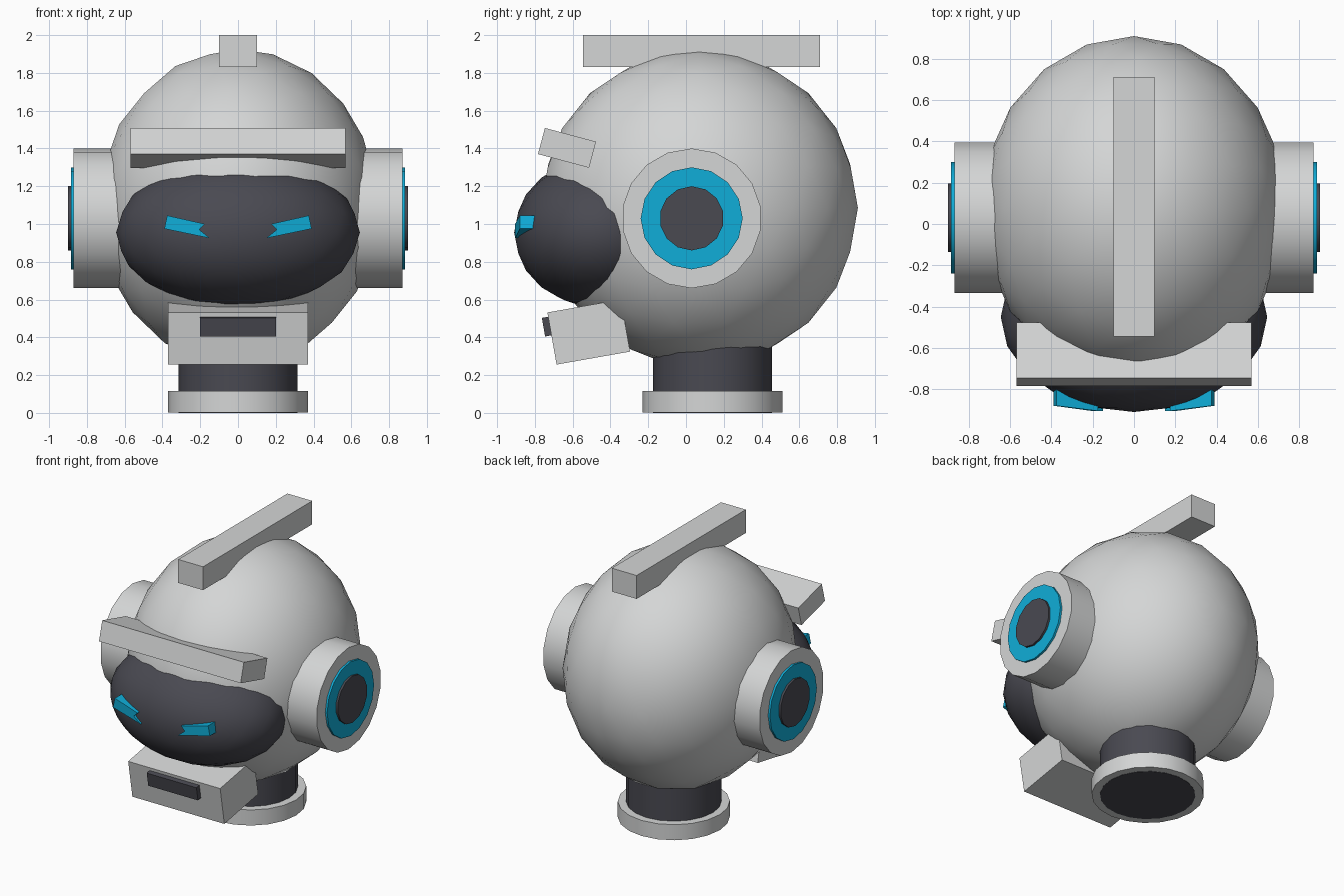
import bpy, bmesh, math
from mathutils import Matrix, Vector

cube = bpy.data.objects.get("Cube")
if cube:
    bpy.data.objects.remove(cube, do_unlink=True)


def material(name, r, g, b):
    m = bpy.data.materials.new(name)
    m.use_nodes = True
    m.diffuse_color = (r, g, b, 1)
    m.node_tree.nodes["Principled BSDF"].inputs["Base Color"].default_value = (r, g, b, 1)
    return m


LIGHT = material("light grey", 0.66, 0.67, 0.67)
DARK = material("charcoal", 0.067, 0.067, 0.083)
BLUE = material("cyan blue", 0.005, 0.42, 0.69)


def finish(bm, name, mat, smooth=None):
    bmesh.ops.recalc_face_normals(bm, faces=bm.faces)
    mesh = bpy.data.meshes.new(name)
    bm.to_mesh(mesh)
    bm.free()
    ob = bpy.data.objects.new(name, mesh)
    bpy.context.collection.objects.link(ob)
    mesh.materials.append(mat)
    if smooth:
        bpy.ops.object.select_all(action="DESELECT")
        ob.select_set(True)
        bpy.context.view_layer.objects.active = ob
        bpy.ops.object.shade_smooth_by_angle(angle=math.radians(smooth))
    return ob


def ellipsoid(name, mat, centre, radii):
    bm = bmesh.new()
    bmesh.ops.create_icosphere(bm, subdivisions=3, radius=1)
    bm.transform(Matrix.Translation(centre) @ Matrix.Diagonal((*radii, 1)))
    finish(bm, name, mat, 60)


def box(name, mat, centre, size, tilt=0):
    bm = bmesh.new()
    bmesh.ops.create_cube(bm, size=1)
    turn = Matrix.Rotation(math.radians(tilt), 4, "X")
    bm.transform(Matrix.Translation(centre) @ turn @ Matrix.Diagonal((*size, 1)))
    finish(bm, name, mat)


def cylinder(name, mat, start, end, radius, sides):
    start, end = Vector(start), Vector(end)
    axis = end - start
    bm = bmesh.new()
    bmesh.ops.create_cone(bm, cap_ends=True, segments=sides, radius1=radius,
                          radius2=radius, depth=axis.length)
    turn = axis.to_track_quat("Z", "Y").to_matrix().to_4x4()
    bm.transform(Matrix.Translation((start + end) / 2) @ turn)
    finish(bm, name, mat, 35)


# Head shell and face visor
ellipsoid("head_shell", LIGHT, (0, 0.07, 1.085), (0.74, 0.84, 0.84))
ellipsoid("visor", DARK, (0, -0.45, 0.955), (0.645, 0.46, 0.4))

# Crest, brow and jaw
box("crest", LIGHT, (0, 0.083, 1.915), (0.2, 1.255, 0.17))
box("brow", LIGHT, (0, -0.63, 1.403), (1.14, 0.28, 0.143), -15)
box("jaw", LIGHT, (0, -0.515, 0.428), (0.74, 0.395, 0.28), 10)
box("mouth_slot", DARK, (0, -0.725, 0.459), (0.4, 0.06, 0.1), 10)

# Neck runs down through the base collar
cylinder("neck", DARK, (0, 0.14, 0), (0, 0.14, 0.45), 0.315, 20)
cylinder("neck_base", LIGHT, (0, 0.14, 0.002), (0, 0.14, 0.115), 0.37, 20)

# Layered ear discs and notched eyes on both sides
EYE = [(0.375, 1.045), (0.175, 1.0), (0.205, 0.97), (0.15, 0.925), (0.39, 0.975)]
for side, s in (("left", 1), ("right", -1)):
    for part, mat, inner, outer, radius, sides in (
            ("ear", LIGHT, 0.45, 0.87, 0.37, 18),
            ("ear_ring", BLUE, 0.8, 0.885, 0.27, 16),
            ("ear_cap", DARK, 0.8, 0.9, 0.17, 14)):
        cylinder(f"{side}_{part}", mat, (s * inner, 0.03, 1.03),
                 (s * outer, 0.03, 1.03), radius, sides)
    bm = bmesh.new()
    front = [bm.verts.new((s * x, -0.88 - 0.025 * (x < 0.3), z)) for x, z in EYE]
    back = [bm.verts.new((s * x, -0.8, z)) for x, z in EYE]
    bm.faces.new(front)
    bm.faces.new(back[::-1])
    for i in range(len(EYE)):
        j = (i + 1) % len(EYE)
        bm.faces.new((front[i], back[i], back[j], front[j]))
    finish(bm, f"{side}_eye", BLUE)
